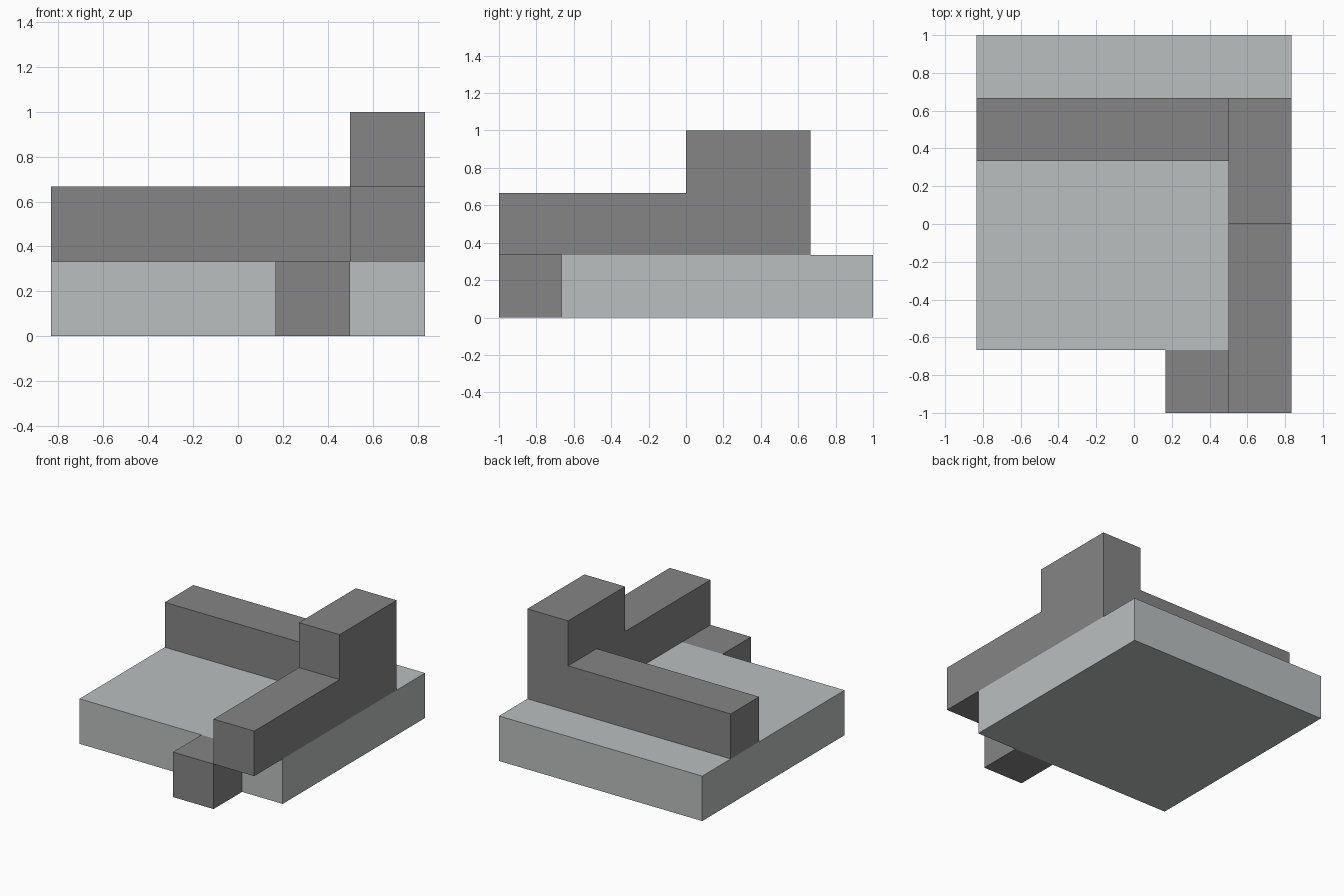
import bpy
import bmesh
from mathutils import Vector

cube = bpy.data.objects.get("Cube")
if cube:
    bpy.data.objects.remove(cube, do_unlink=True)

U = 1 / 3  # grid module of the whole model


def material(name, rgb):
    mat = bpy.data.materials.new(name)
    mat.use_nodes = True
    mat.diffuse_color = (*rgb, 1)
    mat.node_tree.nodes["Principled BSDF"].inputs["Base Color"].default_value = (*rgb, 1)
    return mat


def prism(name, profile, x0, x1, mat):
    """Extrude a (y, z) profile along x; all measures in modules."""
    bm = bmesh.new()
    face = bm.faces.new([bm.verts.new(Vector((x0, y, z)) * U) for y, z in profile])
    ext = bmesh.ops.extrude_face_region(bm, geom=[face])
    verts = [g for g in ext["geom"] if isinstance(g, bmesh.types.BMVert)]
    bmesh.ops.translate(bm, verts=verts, vec=((x1 - x0) * U, 0, 0))
    bmesh.ops.recalc_face_normals(bm, faces=bm.faces)
    mesh = bpy.data.meshes.new(name)
    bm.to_mesh(mesh)
    bm.free()
    mesh.materials.append(mat)
    obj = bpy.data.objects.new(name, mesh)
    bpy.context.collection.objects.link(obj)
    return obj


def rect(y0, y1, z0, z1):
    return [(y0, z0), (y1, z0), (y1, z1), (y0, z1)]


light = material("light grey", (0.497, 0.521, 0.521))
dark = material("dark grey", (0.235, 0.235, 0.235))

# Square slab
prism("base_slab", rect(-2, 3, 0, 1), -2.5, 2.5, light)
# Low wall across the back
prism("back_wall", rect(1, 2, 1, 2), -2.5, 1.5, dark)
# Stepped side wall that overhangs the front edge
prism("side_wall", [(-3, 1), (2, 1), (2, 3), (0, 3), (0, 2), (-3, 2)], 1.5, 2.5, dark)
# Block standing on the ground in front of the slab
prism("front_block", rect(-3, -2, 0, 1), 0.5, 1.5, dark)
